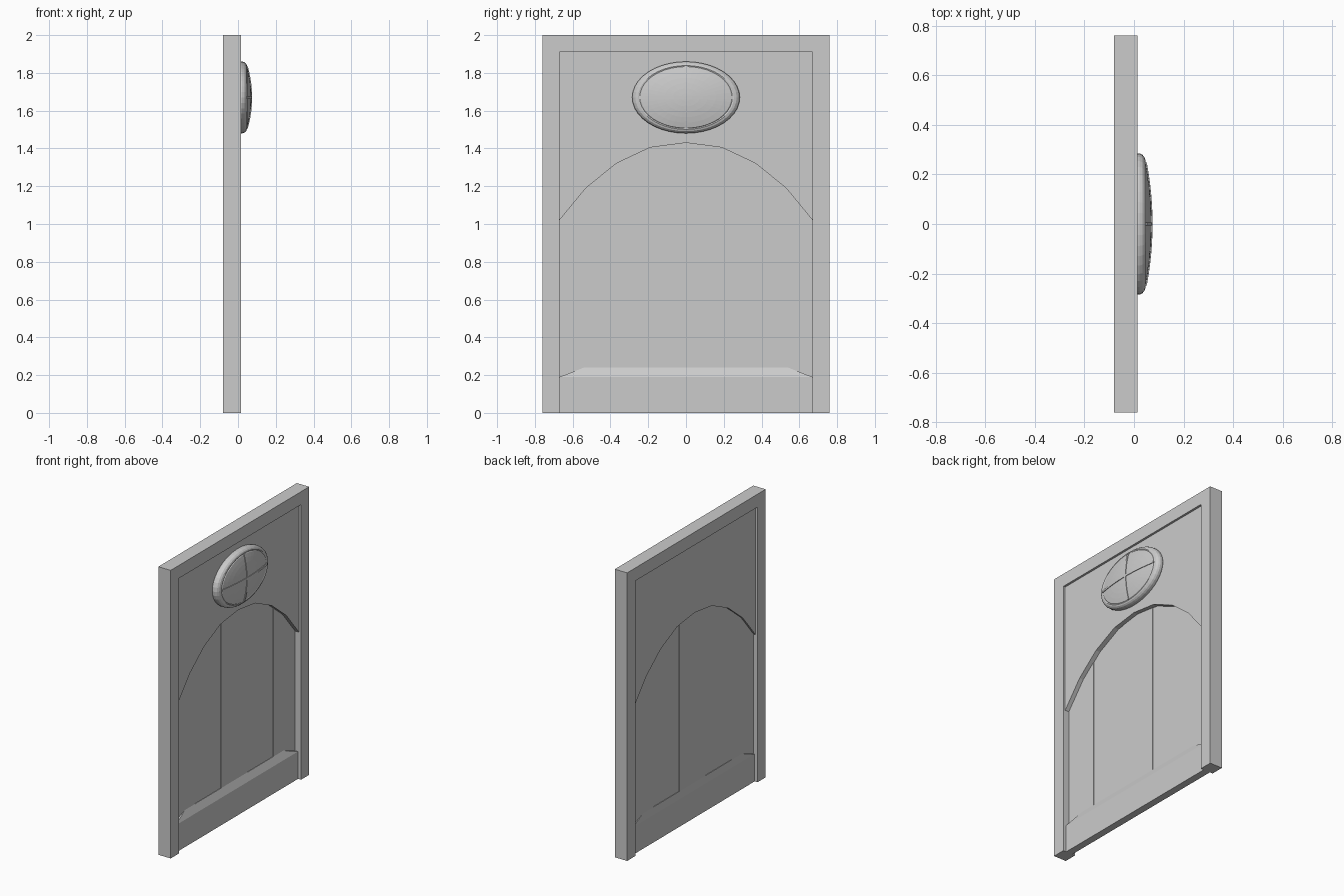
import bpy, bmesh, math

if "Cube" in bpy.data.objects:
    bpy.data.objects.remove(bpy.data.objects["Cube"])

grey = bpy.data.materials.new("light_grey")
grey.diffuse_color = (0.6, 0.6, 0.6, 1)
grey.use_nodes = True
grey.node_tree.nodes["Principled BSDF"].inputs["Base Color"].default_value = grey.diffuse_color


def finish(bm, name):
    bmesh.ops.recalc_face_normals(bm, faces=bm.faces)
    me = bpy.data.meshes.new(name)
    bm.to_mesh(me)
    bm.free()
    me.materials.append(grey)
    ob = bpy.data.objects.new(name, me)
    bpy.context.collection.objects.link(ob)
    return ob


def slab(name, outline, x0, x1):
    """Extrude a (y, z) outline from x0 to x1."""
    bm = bmesh.new()
    face = bm.faces.new([bm.verts.new((x0, y, z)) for y, z in outline])
    ext = bmesh.ops.extrude_face_region(bm, geom=[face])["geom"]
    moved = [v for v in ext if isinstance(v, bmesh.types.BMVert)]
    bmesh.ops.translate(bm, verts=moved, vec=(x1 - x0, 0, 0))
    return finish(bm, name)


W, IN = 0.76, 0.67

# Frame, open at the floor
slab("door_frame", [(-W, 0), (-W, 2), (W, 2), (W, 0), (IN, 0), (IN, 1.91),
                    (-IN, 1.91), (-IN, 0)], -0.08, 0.015)

# Upper panel with faceted arch
half = [(0.67, 1.02), (0.53, 1.19), (0.37, 1.32), (0.19, 1.405)]
arch = [(-y, z) for y, z in half] + [(0, 1.43)] + half[::-1]
slab("arched_panel", arch + [(IN, 1.91), (-IN, 1.91)], -0.066, 0.0)


def arch_z(y):
    for (ya, za), (yb, zb) in zip(arch, arch[1:]):
        if ya <= y <= yb:
            return za + (zb - za) * (y - ya) / (yb - ya)


# Five planks, alternating in depth
edges = [-0.67, -0.43, -0.145, 0.145, 0.43, 0.67]
for i, (a, b) in enumerate(zip(edges, edges[1:])):
    top = [(y, z + 0.01) for y, z in arch if a < y < b]
    d = 0.003 * (i % 2)
    slab(f"plank_{i + 1}", [(a, 0.1), (a, arch_z(a) + 0.01)] + top +
         [(b, arch_z(b) + 0.01), (b, 0.1)], -0.05 + d, -0.030 - d)

# Bottom rail with sloped top and clipped corners
bm = bmesh.new()
low = {}
for x in (-0.058, -0.008):
    low[x] = [bm.verts.new((x, y, z)) for y, z in
              ((-IN, 0), (IN, 0), (IN, 0.19), (-IN, 0.19))]
    bm.faces.new(low[x])
ridge = {x: [bm.verts.new((x, y, 0.24)) for y in (0.54, -0.54)]
         for x in (-0.05, -0.030)}
bk, fr = low[-0.058], low[-0.008]
rb, rf = ridge[-0.05], ridge[-0.030]
for f in ([bk[0], bk[1], fr[1], fr[0]], [bk[1], bk[2], fr[2], fr[1]],
          [bk[0], fr[0], fr[3], bk[3]],
          [fr[2], rf[0], rf[1], fr[3]], [bk[2], rb[0], rb[1], bk[3]],
          [rf[0], rf[1], rb[1], rb[0]],
          [fr[2], bk[2], rb[0], rf[0]], [fr[3], bk[3], rb[1], rf[1]]):
    bm.faces.new(f)
finish(bm, "bottom_rail")

# Oval window: rounded rim and shallow glass dome
RY, RZ, CZ, N = 0.285, 0.19, 1.67, 40


def dome_x(r):
    return 0.04 + 0.031 * (1 - r * r)


def oval(name, profile):
    """Sweep a (radius fraction, x) profile around the oval."""
    bm = bmesh.new()
    rings = []
    for r, x in profile:
        rings.append([bm.verts.new((x, r * RY * math.cos(2 * math.pi * k / N),
                                    CZ + r * RZ * math.sin(2 * math.pi * k / N)))
                      for k in range(N)])
    for p, q in zip(rings, rings[1:]):
        for k in range(N):
            m = (k + 1) % N
            bm.faces.new((p[k], p[m], q[m], q[k]))
    bm.faces.new(rings[-1])
    bm.faces.new(rings[0])
    return finish(bm, name)


rim = [(0.985, -0.005), (1.0, 0.008), (1.0, 0.022), (0.98, 0.034),
       (0.94, 0.043), (0.89, 0.047), (0.86, 0.045)]
glass = [(r, dome_x(r)) for r in (0.84, 0.7, 0.55, 0.4, 0.25, 0.1, 0.03)]
window = oval("oval_window", rim + glass)


# Crossed glazing bars following the dome
def bar(name, vertical):
    bm = bmesh.new()
    w, prev, M = 0.007, None, 16
    for i in range(M + 1):
        r = -0.87 + 1.74 * i / M
        x = dome_x(r)
        ring = []
        for dx, s in ((-0.01, -w), (0.004, -w), (0.004, w), (-0.01, w)):
            y, z = (s, r * RZ) if vertical else (r * RY, s)
            ring.append(bm.verts.new((x + dx, y, CZ + z)))
        if prev:
            for k in range(4):
                m = (k + 1) % 4
                bm.faces.new((prev[k], prev[m], ring[m], ring[k]))
        else:
            bm.faces.new(ring)
        prev = ring
    bm.faces.new(prev)
    return finish(bm, name)


smooth = [window, bar("vertical_glazing_bar", True),
          bar("horizontal_glazing_bar", False)]
for ob in bpy.context.view_layer.objects:
    ob.select_set(ob in smooth)
bpy.context.view_layer.objects.active = window
bpy.ops.object.shade_smooth_by_angle(angle=math.radians(35))
